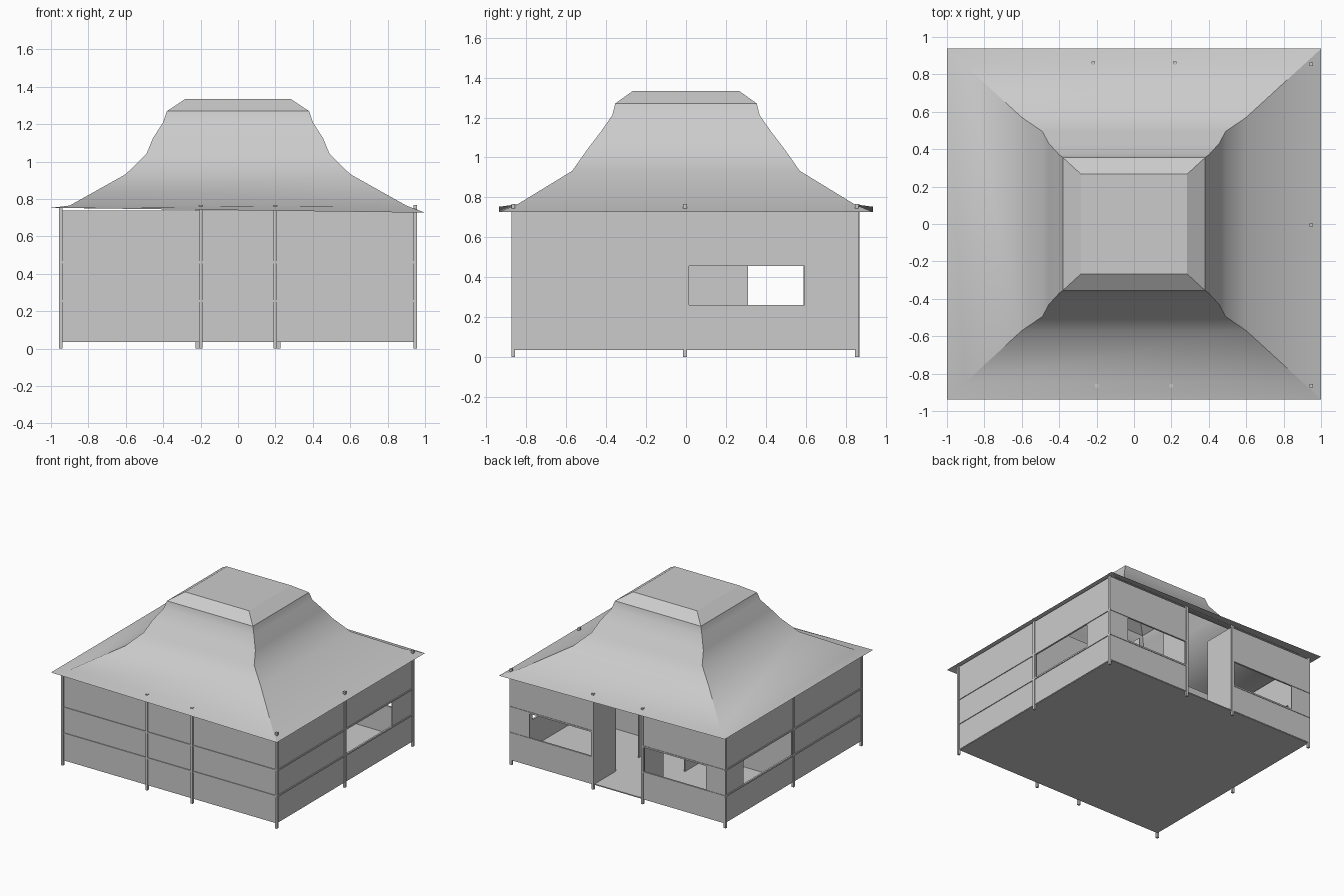
import bpy, bmesh

if "Cube" in bpy.data.objects:
    bpy.data.objects.remove(bpy.data.objects["Cube"])

FLOOR, TOP = 0.04, 0.74      # wall bottom and top
SILL, HEAD = 0.255, 0.46     # window heights, also rail heights
WX, WY = 0.945, 0.86         # half sizes of the wall plan
THIN = 0.008


def make_object(name, bm):
    mesh = bpy.data.meshes.new(name)
    bm.to_mesh(mesh)
    bm.free()
    ob = bpy.data.objects.new(name, mesh)
    bpy.context.collection.objects.link(ob)
    return ob


def add_box(bm, x0, x1, y0, y1, z0, z1):
    verts = bmesh.ops.create_cube(bm, size=1)["verts"]
    for v in verts:
        v.co.x = x1 if v.co.x > 0 else x0
        v.co.y = y1 if v.co.y > 0 else y0
        v.co.z = z1 if v.co.z > 0 else z0


def strip(bm, axis, pos, a0, a1, z0, z1, t=THIN):
    """Thin upright board running along one axis at a fixed position."""
    if axis == "x":
        add_box(bm, a0, a1, pos - t / 2, pos + t / 2, z0, z1)
    else:
        add_box(bm, pos - t / 2, pos + t / 2, a0, a1, z0, z1)


def wall(name, axis, pos, a0, a1, window=None):
    bm = bmesh.new()
    if window is None:
        strip(bm, axis, pos, a0, a1, FLOOR, TOP)
    else:
        w0, w1 = window
        strip(bm, axis, pos, a0, a1, FLOOR, SILL)
        strip(bm, axis, pos, a0, a1, HEAD, TOP)
        strip(bm, axis, pos, a0, w0, SILL, HEAD)
        strip(bm, axis, pos, w1, a1, SILL, HEAD)
    return make_object(name, bm)


# Floor
bm = bmesh.new()
add_box(bm, -WX, WX, -WY, WY, FLOOR - 0.004, FLOOR + 0.004)
make_object("floor", bm)

# Outer walls, with the doorway left open at the back
wall("front_wall", "x", -WY, -WX, WX)
wall("right_wall", "y", WX, -WY, WY, (0.015, 0.595))
wall("left_wall", "y", -WX, -WY, WY, (0.015, 0.63))
wall("back_wall_right", "x", WY, 0.21, WX, (0.235, 0.78))
wall("back_wall_left", "x", WY, -WX, -0.21, (-0.78, -0.235))

# Inner partitions with a gap into each side room
for side, s in (("left", -1), ("right", 1)):
    wall(f"entry_partition_{side}", "y", s * 0.21, 0.59, WY)
    wall(f"hall_partition_{side}", "y", s * 0.205, -WY, 0.31)
    a, b = sorted((s * 0.205, s * WX))
    wall(f"cross_partition_{side}", "x", -0.005, a, b)

# Posts
posts = [(s * 0.947, y) for s in (-1, 1) for y in (-0.865, -0.005, 0.855)]
posts += [(s * 0.2, -0.865) for s in (-1, 1)]
posts += [(s * 0.218, 0.86) for s in (-1, 1)]
bm = bmesh.new()
for x, y in posts:
    top = 0.757 if x < -0.9 else 0.768
    add_box(bm, x - 0.009, x + 0.009, y - 0.009, y + 0.009, 0, top)
make_object("posts", bm)

# Horizontal rails at sill and head height
bm = bmesh.new()
for z in (SILL, HEAD + 0.002):
    lo, hi = z - 0.006, z + 0.006
    strip(bm, "x", -WY - 0.003, -0.955, 0.955, lo, hi, 0.014)
    for s in (-1, 1):
        strip(bm, "y", s * (WX + 0.003), -WY, WY, lo, hi, 0.014)
        a, b = sorted((s * 0.22, s * 0.955))
        strip(bm, "x", WY + 0.001, a, b, lo, hi, 0.014)
make_object("rails", bm)

# Thatched hip roof: rectangular rings joined bottom to top
rings = [(1.0, 0.937, 0.727), (0.90, 0.845, 0.765), (0.60, 0.57, 0.933),
         (0.49, 0.495, 1.04), (0.455, 0.43, 1.125), (0.40, 0.37, 1.21),
         (0.38, 0.355, 1.27), (0.283, 0.266, 1.334)]
bm = bmesh.new()
loops = []
for i, (hx, hy, z) in enumerate(rings):
    loop = []
    for sx, sy in ((-1, -1), (1, -1), (1, 1), (-1, 1)):
        lift = 0.026 if i == 0 and sx < 0 else 0   # left eave sits higher
        loop.append(bm.verts.new((sx * hx, sy * hy, z + lift)))
    loops.append(loop)
for low, up in zip(loops, loops[1:]):
    for k in range(4):
        n = (k + 1) % 4
        bm.faces.new((low[k], low[n], up[n], up[k]))
bm.faces.new(loops[-1])
roof = make_object("roof", bm)
bpy.context.view_layer.objects.active = roof
roof.select_set(True)
bpy.ops.object.shade_smooth_by_angle(angle=0.436)
